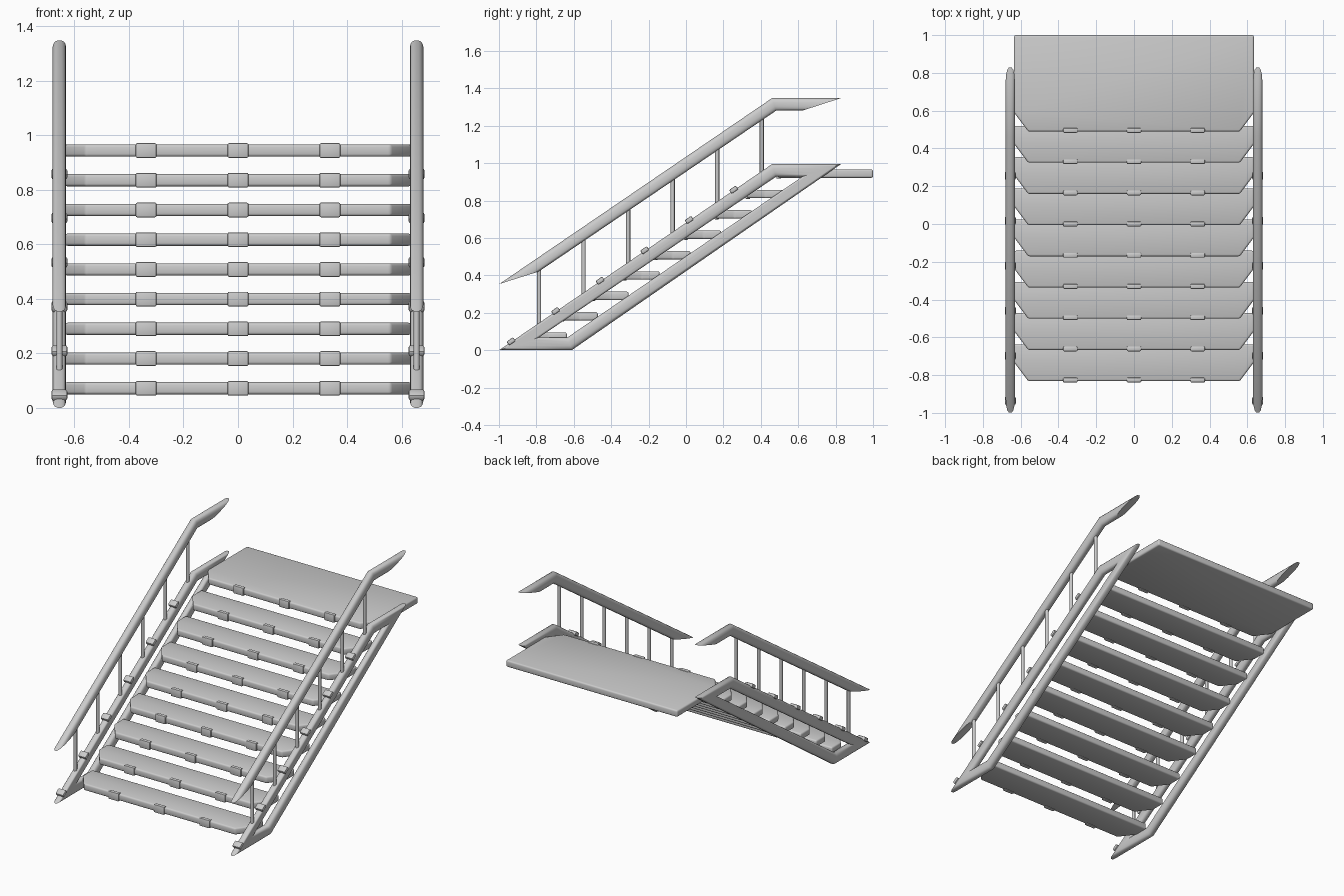
import bpy, bmesh, math
from mathutils import Matrix, Vector

if "Cube" in bpy.data.objects:
    bpy.data.objects.remove(bpy.data.objects["Cube"])

X_SIDE = 0.655          # centre of each side frame
SLOPE = math.atan2(0.995, 1.46)


def finish(bm, name, bevel=0.0, segments=3):
    bmesh.ops.recalc_face_normals(bm, faces=bm.faces)
    if bevel:
        bmesh.ops.bevel(bm, geom=bm.edges[:], offset=bevel, segments=segments,
                        profile=0.5, affect='EDGES', clamp_overlap=True)
    me = bpy.data.meshes.new(name)
    bm.to_mesh(me)
    bm.free()
    ob = bpy.data.objects.new(name, me)
    bpy.context.collection.objects.link(ob)
    bpy.ops.object.select_all(action='DESELECT')
    ob.select_set(True)
    bpy.context.view_layer.objects.active = ob
    bpy.ops.object.shade_smooth_by_angle(angle=math.radians(40))
    return ob


def box(name, centre, size, bevel, tilt=0.0):
    bm = bmesh.new()
    bmesh.ops.create_cube(bm, size=1.0, matrix=Matrix.Translation(centre)
                          @ Matrix.Rotation(tilt, 4, 'X')
                          @ Matrix.Diagonal((*size, 1.0)))
    return finish(bm, name, bevel, 2)


# mitre corners of the frame in the y-z plane
OUTER = [(-1.0, 0.0), (0.46, 0.995), (0.83, 0.995), (-0.61, 0.0)]
INNER = [(-0.785, 0.068), (0.482, 0.927), (0.62, 0.927), (-0.635, 0.068)]


def mitred_bar(name, x, corners, lift, closed):
    """Sweep a rounded section through the mitred corners."""
    sides = 16
    bm = bmesh.new()
    rings = []
    for c in corners:
        o, i = Vector((0, *OUTER[c])), Vector((0, *INNER[c]))
        ring = []
        for k in range(sides):
            a = 2 * math.pi * (k + 0.5) / sides
            u = math.copysign(abs(math.cos(a)) ** 0.75, math.cos(a))
            v = math.copysign(abs(math.sin(a)) ** 0.75, math.sin(a))
            p = o.lerp(i, 0.5 - 0.5 * u)
            ring.append(bm.verts.new((x + 0.025 * v, p.y, p.z + lift)))
        rings.append(ring)
    pairs = list(zip(rings, rings[1:])) + ([(rings[-1], rings[0])] if closed else [])
    for r, s in pairs:
        for k in range(sides):
            n = (k + 1) % sides
            bm.faces.new((r[k], r[n], s[n], s[k]))
    if not closed:
        bm.faces.new(rings[0])
        bm.faces.new(rings[-1])
    return finish(bm, name)


def tread(name, front, back, z):
    """Board with clipped front corners and rounded edges."""
    w, c, t = 0.635, 0.56, 0.0225
    outline = [(-c, front), (c, front), (w, front + 0.1),
               (w, back), (-w, back), (-w, front + 0.1)]
    bm = bmesh.new()
    face = bm.faces.new([bm.verts.new((px, py, z - t)) for px, py in outline])
    top = bmesh.ops.extrude_face_region(bm, geom=[face])['geom']
    bmesh.ops.translate(bm, vec=(0, 0, 2 * t),
                        verts=[v for v in top if isinstance(v, bmesh.types.BMVert)])
    return finish(bm, name, 0.01)


# side frames, handrails, posts and clamps
for side, s in (("left", -1), ("right", 1)):
    x = s * X_SIDE
    mitred_bar(f"{side}_stringer", x, [0, 1, 2, 3], 0.0, True)
    mitred_bar(f"{side}_handrail", x, [0, 1, 2], 0.353, False)
    for i in range(6):
        y = -0.785 + 0.238 * i
        z_line = (y + 1.0) * math.tan(SLOPE)
        z0, z1 = z_line - 0.02, z_line + 0.31
        bm = bmesh.new()
        bmesh.ops.create_cone(bm, cap_ends=True, segments=12, radius1=0.011,
                              radius2=0.011, depth=z1 - z0,
                              matrix=Matrix.Translation((x, y, (z0 + z1) / 2)))
        finish(bm, f"{side}_post_{i + 1}")
        y = -0.935 + 0.238 * i
        z = (y + 1.0) * math.tan(SLOPE) + 0.005
        box(f"{side}_clamp_{i + 1}", (x, y, z - 0.002), (0.058, 0.043, 0.025),
            0.007, SLOPE)

# treads, the last one being the deep landing, with clips on the nosing
for i in range(9):
    front, z = -0.832 + 0.1652 * i, 0.072 + 0.109 * i
    last = i == 8
    tread("landing" if last else f"tread_{i + 1}", front,
          1.0 if last else front + 0.195, z)
    for j, cx in enumerate((-0.337, 0.0, 0.337)):
        box(f"clip_{i + 1}_{j + 1}", (cx, front + 0.006, z), (0.077, 0.026, 0.054), 0.006)
